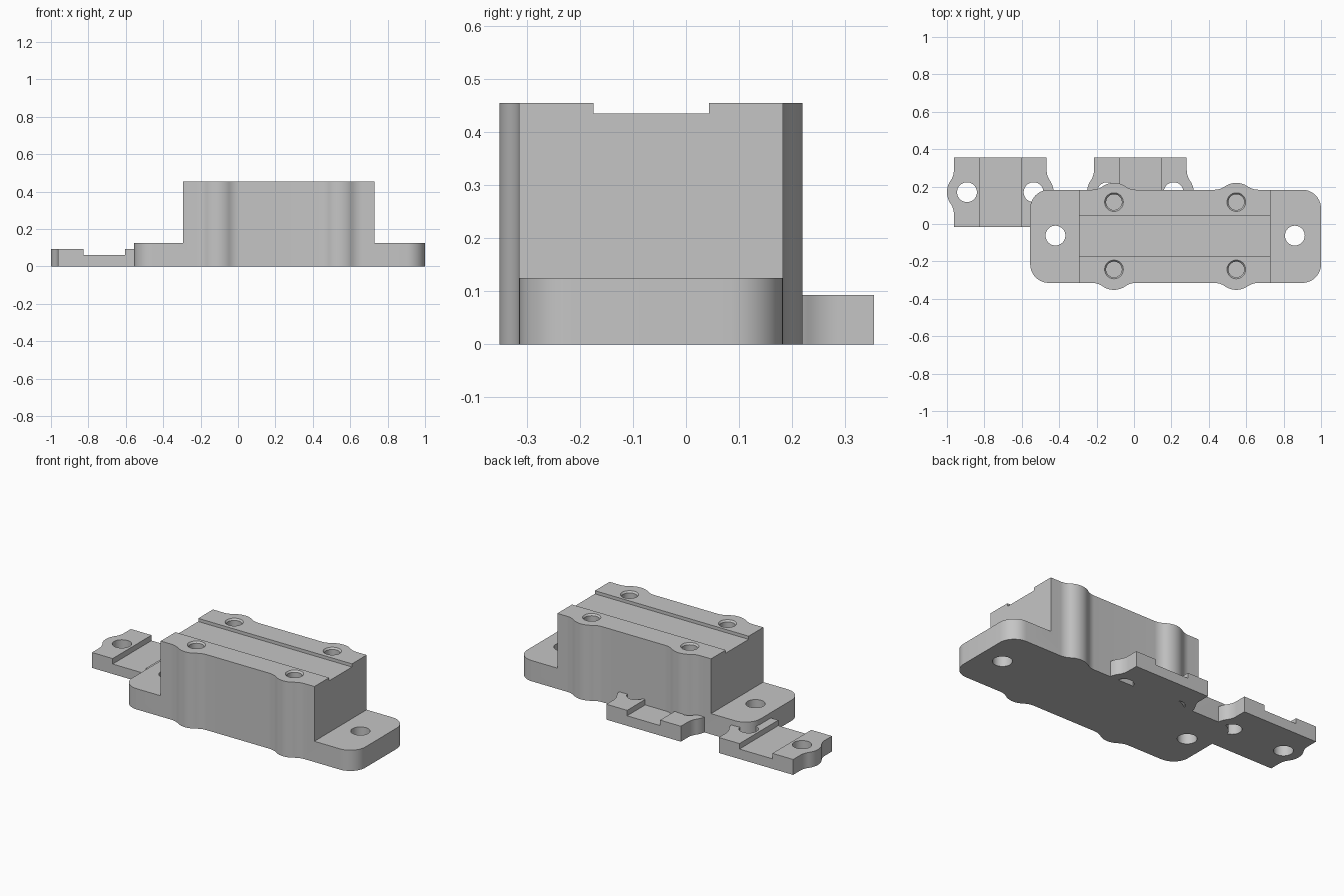
import bpy, bmesh, math

if "Cube" in bpy.data.objects:
    bpy.data.objects.remove(bpy.data.objects["Cube"])

grey = bpy.data.materials.new("light grey")
grey.diffuse_color = (0.56, 0.56, 0.56, 1)
grey.use_nodes = True
grey.node_tree.nodes["Principled BSDF"].inputs["Base Color"].default_value = grey.diffuse_color


def make_object(name, bm):
    bmesh.ops.recalc_face_normals(bm, faces=bm.faces[:])
    mesh = bpy.data.meshes.new(name)
    bm.to_mesh(mesh)
    bm.free()
    mesh.materials.append(grey)
    ob = bpy.data.objects.new(name, mesh)
    bpy.context.collection.objects.link(ob)
    return ob


def prism(name, outline, z0, z1):
    bm = bmesh.new()
    face = bm.faces.new([bm.verts.new((x, y, z0)) for x, y in outline])
    top = bmesh.ops.extrude_face_region(bm, geom=[face])["geom"]
    bmesh.ops.translate(bm, vec=(0, 0, z1 - z0),
                        verts=[v for v in top if isinstance(v, bmesh.types.BMVert)])
    return make_object(name, bm)


def box(x0, x1, y0, y1, z0, z1):
    return prism("cutter", [(x0, y0), (x1, y0), (x1, y1), (x0, y1)], z0, z1)


def round_cutter(x, y, rings, n=40):
    """Solid of stacked circles, rings = (radius, z)."""
    bm = bmesh.new()
    loops = [[bm.verts.new((x + r * math.cos(2 * math.pi * i / n),
                            y + r * math.sin(2 * math.pi * i / n), z))
              for i in range(n)] for r, z in rings]
    for a, b in zip(loops, loops[1:]):
        for i in range(n):
            j = (i + 1) % n
            bm.faces.new((a[i], a[j], b[j], b[i]))
    bm.faces.new(loops[0])
    bm.faces.new(loops[-1])
    return make_object("cutter", bm)


def arc(cx, cy, r, a0, a1, n):
    return [(cx + r * math.cos(a0 + (a1 - a0) * i / n),
             cy + r * math.sin(a0 + (a1 - a0) * i / n)) for i in range(n + 1)]


def bump(radius, d, fillet=0.1):
    """Lug around a hole lying d inside a straight edge, blended with fillets."""
    h = d + fillet
    w = math.sqrt((radius + fillet) ** 2 - h ** 2)
    left = arc(-w, h, fillet, -math.pi / 2, math.atan2(-h, w), 8)
    crown = arc(0, 0, radius, math.atan2(h, -w), math.atan2(h, w), 16)
    return left + crown[1:-1] + [(-u, v) for u, v in reversed(left)]


def carve(ob, cutters):
    for c in cutters:
        m = ob.modifiers.new("cut", 'BOOLEAN')
        m.operation, m.solver, m.object = 'DIFFERENCE', 'EXACT', c
        bpy.context.view_layer.objects.active = ob
        bpy.ops.object.modifier_apply(modifier=m.name)
        bpy.data.objects.remove(c)
    bpy.ops.object.select_all(action='DESELECT')
    ob.select_set(True)
    bpy.context.view_layer.objects.active = ob
    bpy.ops.object.shade_smooth_by_angle(angle=math.radians(30))


# Main housing: rounded outline with four screw lugs
CY, HALF, R = -0.066, 0.249, 0.1
X0, X1 = -0.555, 1.0
BOLT_X, BOLT_Y = (-0.107, 0.547), 0.18
upper = arc(X0 + R, HALF - R, R, math.pi, math.pi / 2, 10)
for bx in BOLT_X:
    upper += [(bx + u, BOLT_Y + v) for u, v in bump(0.106, HALF - BOLT_Y)]
upper += arc(X1 - R, HALF - R, R, math.pi / 2, 0, 10)
outline = upper + [(x, -y) for x, y in reversed(upper)]
housing = prism("housing", [(x, CY + y) for x, y in outline], 0, 0.455)

# Cut down the two mounting flanges, the top channel and all holes
cuts = [box(-1.2, -0.295, -1, 1, 0.125, 0.6),
        box(0.73, 1.2, -1, 1, 0.125, 0.6),
        box(-1.2, 1.2, -0.175, 0.043, 0.436, 0.6)]
for x in (-0.42, 0.86):
    cuts.append(round_cutter(x, CY + 0.004, [(0.053, -0.1), (0.053, 0.2)]))
for x in BOLT_X:
    for s in (-1, 1):
        cuts.append(round_cutter(x, CY + 0.003 + s * BOLT_Y,
                    [(0.042, 0.15), (0.042, 0.445), (0.05, 0.455), (0.05, 0.5)]))
carve(housing, cuts)

# Two cable clamps: plates with a lug at each end and a slot across the middle
KY, KX, KH, EAR = 0.17, 0.248, 0.185, 0.178
for name, cx in (("clamp_left", -0.715), ("clamp_middle", 0.034)):
    right = [(KX, KH)] + [(EAR + v, -u) for u, v in bump(0.107, KX - EAR)] + [(KX, -KH)]
    shape = right + [(-x, y) for x, y in reversed(right)]
    clamp = prism(name, [(cx + x, KY + y) for x, y in shape], 0, 0.093)
    carve(clamp, [box(cx - 0.11, cx + 0.11, -0.5, 0.8, 0.06, 0.2)] +
          [round_cutter(cx + s * EAR, KY, [(0.053, -0.1), (0.053, 0.2)]) for s in (-1, 1)])
